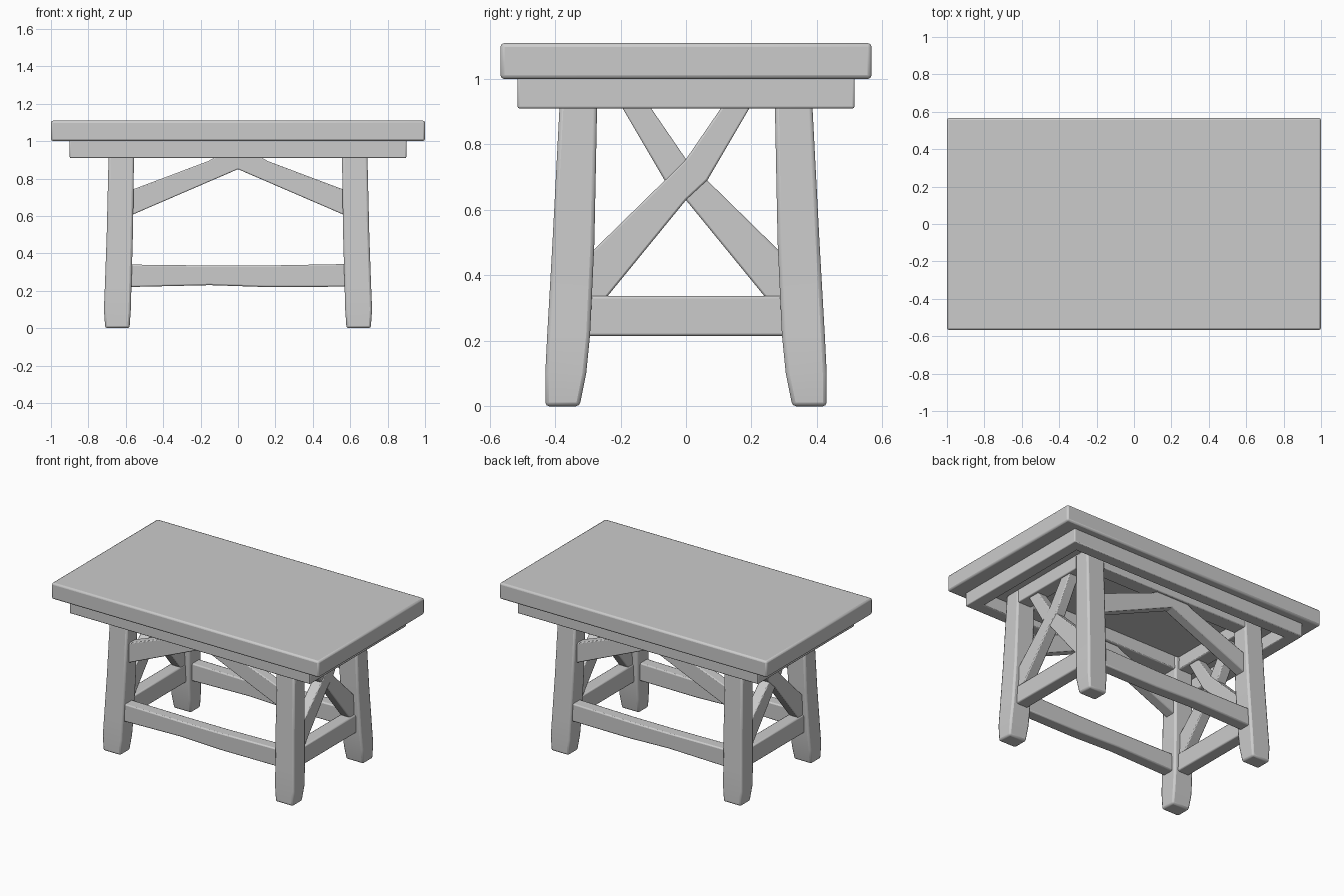
import bpy, bmesh

if "Cube" in bpy.data.objects:
    bpy.data.objects.remove(bpy.data.objects["Cube"])

def finish(name, bm, bevel=0.01):
    bmesh.ops.recalc_face_normals(bm, faces=bm.faces)
    me = bpy.data.meshes.new(name)
    bm.to_mesh(me)
    bm.free()
    ob = bpy.data.objects.new(name, me)
    bpy.context.collection.objects.link(ob)
    mod = ob.modifiers.new("worn_edges", 'BEVEL')
    mod.width = bevel
    mod.segments = 2
    mod.limit_method = 'ANGLE'
    bpy.ops.object.select_all(action='DESELECT')
    ob.select_set(True)
    bpy.context.view_layer.objects.active = ob
    bpy.ops.object.shade_smooth_by_angle()
    return ob

def loft(name, rings, bevel=0.01):
    """Skin between closed rings of points and cap both ends."""
    bm = bmesh.new()
    vs = [[bm.verts.new(p) for p in r] for r in rings]
    n = len(rings[0])
    for a, b in zip(vs, vs[1:]):
        for i in range(n):
            j = (i + 1) % n
            bm.faces.new((a[i], a[j], b[j], b[i]))
    bm.faces.new(vs[0])
    bm.faces.new(vs[-1])
    return finish(name, bm, bevel)

def rect(x0, x1, y0, y1, z):
    return [(x0, y0, z), (x1, y0, z), (x1, y1, z), (x0, y1, z)]

def box(name, x0, x1, y0, y1, z0, z1, bevel=0.008):
    return loft(name, [rect(x0, x1, y0, y1, z0), rect(x0, x1, y0, y1, z1)], bevel)

def frame(name, x, y, w, z0, z1):
    """Rectangular ring of four boards with outer half sizes x, y."""
    bm = bmesh.new()
    loops = []
    for dx, z in ((0, z0), (0, z1), (w, z1), (w, z0)):
        loops.append([bm.verts.new(p) for p in rect(dx - x, x - dx, dx - y, y - dx, z)])
    for k in range(4):
        a, b = loops[k], loops[(k + 1) % 4]
        for i in range(4):
            j = (i + 1) % 4
            bm.faces.new((a[i], a[j], b[j], b[i]))
    return finish(name, bm, 0.006)

# Table top and the two frames beneath it
box("table_top", -1, 1, -0.567, 0.567, 1.0, 1.11, 0.012)
frame("apron", 0.9, 0.515, 0.08, 0.91, 1.005)
frame("inner_rails", 0.685, 0.38, 0.1, 0.912, 1.005)

# Splayed legs: z, inner x, outer x, inner y, outer y
LEG = [(0.005, 0.58, 0.71, 0.325, 0.43), (0.0, 0.58, 0.71, 0.325, 0.43)][1:] + [
    (0.10, 0.573, 0.717, 0.305, 0.430),
    (0.22, 0.570, 0.712, 0.293, 0.424),
    (0.50, 0.562, 0.702, 0.280, 0.408),
    (1.00, 0.555, 0.690, 0.270, 0.382)]
for sx, side in ((-1, "left"), (1, "right")):
    for sy, end in ((-1, "front"), (1, "back")):
        loft(f"{end}_{side}_leg", [rect(sx * a, sx * b, sy * c, sy * d, z)
                                   for z, a, b, c, d in LEG], 0.012)

# Crossed braces and low stretcher at each end
CROSS = [(-0.30, 0.46), (-0.065, 0.69), (0, 0.755), (0.12, 0.93), (0.205, 0.93),
         (0.065, 0.69), (0, 0.63), (-0.245, 0.33), (-0.30, 0.30)]
for sx, side in ((-1, "left"), (1, "right")):
    for sy, label in ((-1, "a"), (1, "b")):
        off = 0.002 * sy
        loft(f"{side}_cross_brace_{label}",
             [[(sx * (x + off), sy * y, z) for y, z in CROSS] for x in (0.60, 0.67)], 0.006)
    x0, x1 = sorted((sx * 0.595, sx * 0.68))
    box(f"{side}_stretcher", x0, x1, -0.31, 0.31, 0.215, 0.337)

# Peaked brace and long stretcher on front and back
PEAK = [(-0.58, 0.60), (0, 0.85), (0.58, 0.60), (0.58, 0.735), (0.16, 0.893),
        (0.12, 0.915), (-0.12, 0.915), (-0.16, 0.893), (-0.58, 0.735)]
for sy, end in ((-1, "front"), (1, "back")):
    loft(f"{end}_peaked_brace", [[(x, sy * y, z) for x, z in PEAK] for y in (0.295, 0.365)], 0.006)
    SIDE = [(-0.59, 0.22, 0.34), (-0.15, 0.23, 0.335), (0.15, 0.22, 0.335), (0.59, 0.222, 0.343)]
    loft(f"{end}_stretcher", [[(x, sy * 0.32, a), (x, sy * 0.40, a), (x, sy * 0.40, b), (x, sy * 0.32, b)]
                              for x, a, b in SIDE], 0.008)
